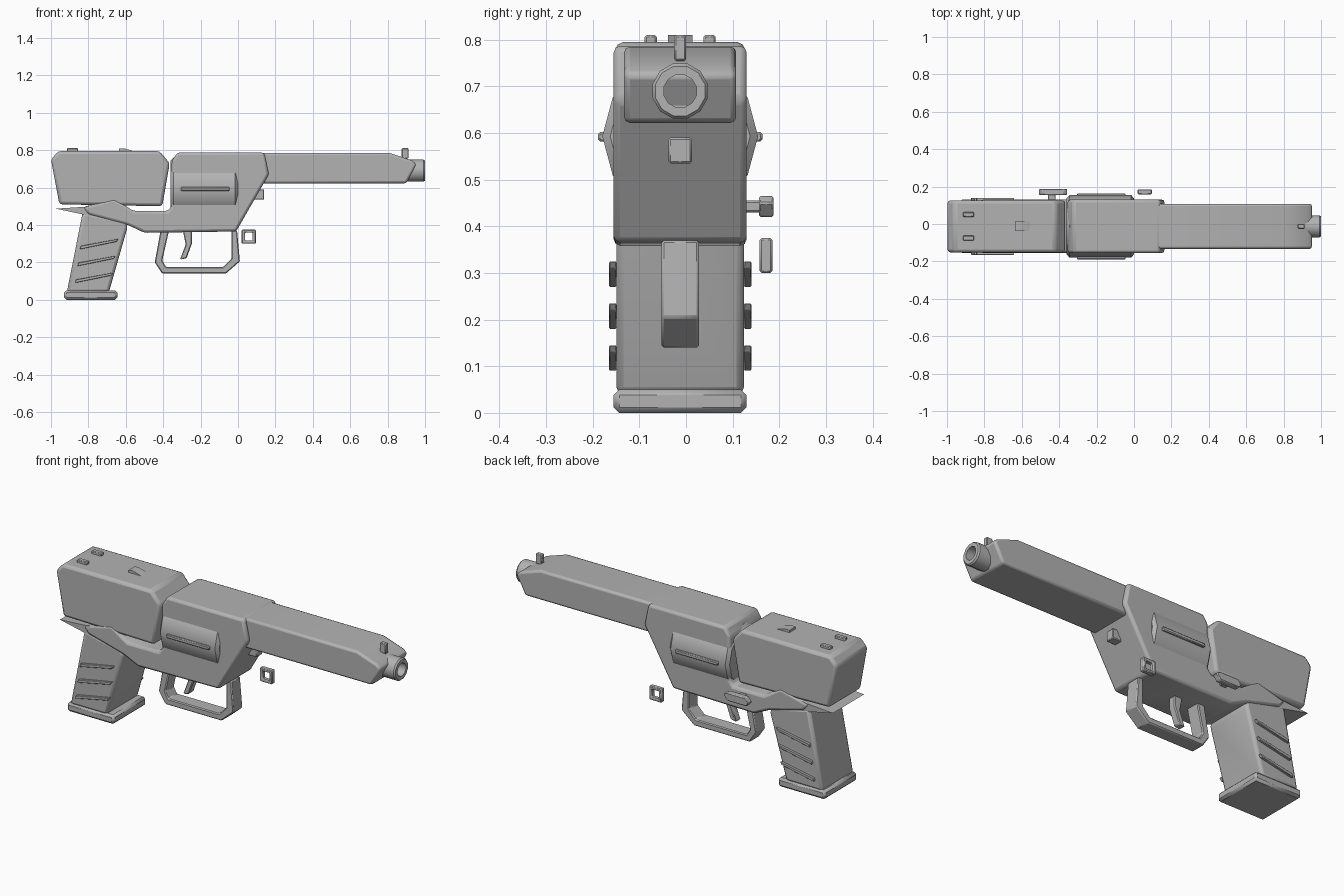
import bpy, bmesh, math
from mathutils import Matrix

cube = bpy.data.objects.get("Cube")
if cube:
    bpy.data.objects.remove(cube, do_unlink=True)

MID = -0.0125  # centre plane of the body

grey = bpy.data.materials.new("gunmetal_grey")
grey.use_nodes = True
COLOUR = (0.45, 0.45, 0.45, 1)
grey.diffuse_color = COLOUR
grey.node_tree.nodes["Principled BSDF"].inputs["Base Color"].default_value = COLOUR


def finish(name, bm, bevel=0, segments=2):
    bmesh.ops.recalc_face_normals(bm, faces=bm.faces)
    mesh = bpy.data.meshes.new(name)
    bm.to_mesh(mesh)
    bm.free()
    mesh.materials.append(grey)
    obj = bpy.data.objects.new(name, mesh)
    bpy.context.collection.objects.link(obj)
    if bevel:
        mod = obj.modifiers.new("soft_edges", "BEVEL")
        mod.width = bevel
        mod.segments = segments
        mod.limit_method = "ANGLE"
        mod.angle_limit = math.radians(25)
    bpy.ops.object.select_all(action="DESELECT")
    obj.select_set(True)
    bpy.context.view_layer.objects.active = obj
    bpy.ops.object.shade_smooth_by_angle(angle=math.radians(35))
    return obj


def slab(name, profile, half, y=MID, bevel=0.0, segments=2):
    """Extrude a side profile of (x, z) points across y."""
    bm = bmesh.new()
    face = bm.faces.new([bm.verts.new((x, y - half, z)) for x, z in profile])
    new = bmesh.ops.extrude_face_region(bm, geom=[face])["geom"]
    verts = [v for v in new if isinstance(v, bmesh.types.BMVert)]
    bmesh.ops.translate(bm, verts=verts, vec=(0, 2 * half, 0))
    return finish(name, bm, bevel, segments)


def box(name, x0, x1, y0, y1, z0, z1, bevel=0.004):
    rect = [(x0, z0), (x1, z0), (x1, z1), (x0, z1)]
    return slab(name, rect, (y1 - y0) / 2, (y0 + y1) / 2, bevel, 1)


def lathe(name, profile, sides, z, spin=0, closed=False):
    """Turn (x, radius) points around a lengthwise axis."""
    bm = bmesh.new()
    rings = []
    for x, r in profile:
        angles = [2 * math.pi * i / sides + spin for i in range(sides)]
        rings.append([bm.verts.new((x, MID + r * math.cos(a), z + r * math.sin(a)))
                      for a in angles])
    for a, b in zip(rings, rings[1:]):
        for i in range(sides):
            j = (i + 1) % sides
            bm.faces.new((a[i], a[j], b[j], b[i]))
    bm.faces.new(rings[0])
    bm.faces.new(rings[-1])
    return finish(name, bm)


# Main body masses
slab("rear_block", [(-1, .75), (-.96, .795), (-.42, .795), (-.365, .73),
                    (-.405, .50), (-.955, .51)], .139, bevel=.016)
slab("frame", [(-.325, .787), (.14, .787), (.165, .67), (-.01, .365), (-.5, .358),
               (-.59, .40), (-.80, .455), (-.83, .495), (-.66, .54), (-.56, .475),
               (-.375, .475), (-.355, .50), (-.355, .74)], .1425, bevel=.014)
slab("grip_tail", [(-.975, .487), (-.82, .497), (-.70, .52), (-.70, .44),
                   (-.81, .452)], .135)
slab("barrel_shroud", [(.10, .785), (.81, .785), (.93, .745), (.955, .725),
                       (.90, .622), (.10, .622)], .12, bevel=.012)

# Grip and its base
slab("grip", [(-.83, .47), (-.60, .42), (-.59, .39), (-.69, .04), (-.915, .04)],
     .137, bevel=.016)
box("grip_base", -.93, -.645, MID - .1425, MID + .1425, 0, .05, .012)

# Slanted raised ribs on both grip sides
for side, label in ((-1, "right"), (1, "left")):
    for i in range(3):
        x, z = -.845 - .013 * i, .27 - .09 * i
        slab(f"grip_rib_{label}_{i + 1}",
             [(x, z), (x + .195, z + .04), (x + .205, z + .055), (x + .005, z + .018)],
             .008, MID + side * .1445, .002, 1)

# Revolving drum, showing through both sides of the frame
lathe("drum", [(-.36, .15), (-.345, .167), (-.015, .167), (0, .15)], 12, .593)
for side, label in ((-1, "right"), (1, "left")):
    y = MID + side * .167
    box(f"drum_bar_{label}", -.305, -.045, y - .009, y + .009, .582, .602)

# Hollow muzzle
lathe("muzzle", [(.88, .061), (.992, .061), (1, .055), (1, .036), (.92, .036)],
      12, .69, math.pi / 12)

# Trigger guard and trigger
slab("trigger_guard", [(-.415, .365), (-.445, .20), (-.405, .14), (-.065, .14),
                       (.01, .205), (-.005, .37), (-.035, .37), (-.035, .22),
                       (-.08, .175), (-.385, .175), (-.405, .21), (-.37, .365)],
     .04, bevel=.005, segments=1)
slab("trigger", [(-.295, .37), (-.245, .37), (-.245, .305), (-.275, .222),
                 (-.31, .215), (-.28, .295)], .022, bevel=.005, segments=1)

# Sights
box("front_sight", .875, .912, MID - .013, MID + .013, .755, .81)
for y, label in ((MID - .063, "right"), (MID + .063, "left")):
    box(f"rear_sight_{label}", -.915, -.855, y - .013, y + .013, .785, .81)
slab("middle_sight", [(-.635, .785), (-.635, .808), (-.61, .81), (-.56, .795),
                      (-.56, .785)], .026)

# Small fittings: front nub, left-hand lever and square ring
box("front_nub", .06, .14, MID - .025, MID + .025, .535, .59)
slab("side_lever", [(-.51, .44), (-.49, .465), (-.375, .465), (-.355, .45),
                    (-.38, .42), (-.495, .42)], .016, .172, .004, 1)
box("lever_pin", -.46, -.42, .10, .17, .43, .455)

bm = bmesh.new()
rings = []
for half in (.0375, .021):
    for y in (.158, .185):
        rings.append([bm.verts.new((.0575 + sx * half, y, .3375 + sz * half))
                      for sx, sz in ((-1, -1), (1, -1), (1, 1), (-1, 1))])
outer_a, outer_b, inner_a, inner_b = rings
for a, b in ((outer_a, outer_b), (outer_b, inner_b), (inner_b, inner_a), (inner_a, outer_a)):
    for i in range(4):
        j = (i + 1) % 4
        bm.faces.new((a[i], a[j], b[j], b[i]))
finish("square_ring", bm, .004, 1)
